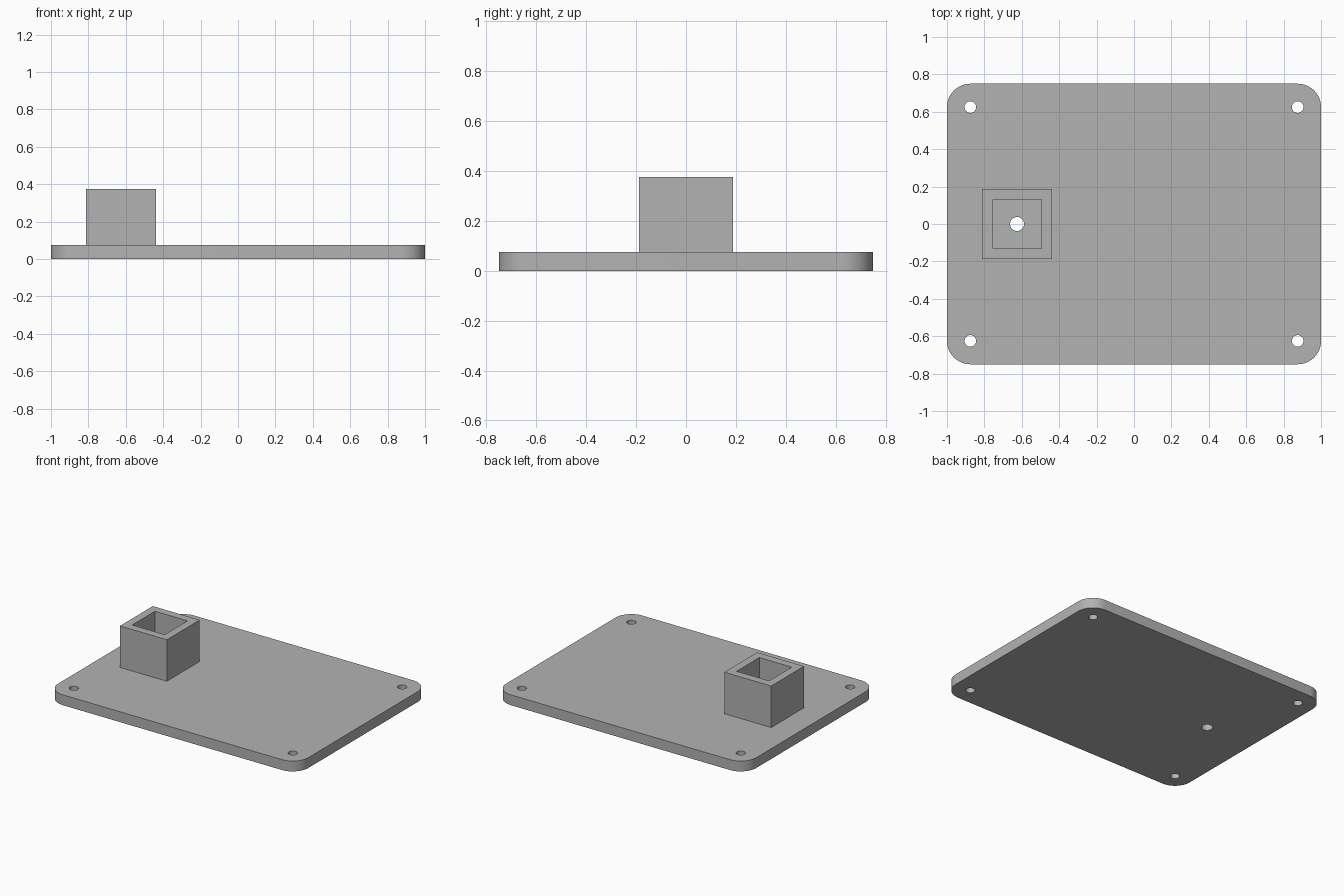
import bpy
import bmesh
from math import radians, sin, cos, pi

cube = bpy.data.objects.get("Cube")
if cube:
    bpy.data.objects.remove(cube, do_unlink=True)

# Material
grey = bpy.data.materials.new("plain grey")
grey.use_nodes = True
colour = (0.45, 0.45, 0.45, 1)
grey.diffuse_color = colour
grey.node_tree.nodes["Principled BSDF"].inputs["Base Color"].default_value = colour


def rounded_rect(hx, hy, r, steps=12):
    """Outline of a rectangle with arc corners, counter-clockwise."""
    pts = []
    for i, (sx, sy) in enumerate([(1, 1), (-1, 1), (-1, -1), (1, -1)]):
        for k in range(steps + 1):
            a = (i + k / steps) * pi / 2
            pts.append((sx * (hx - r) + r * cos(a), sy * (hy - r) + r * sin(a)))
    return pts


def circle(r, n=32):
    return [(r * cos(2 * pi * k / n), r * sin(2 * pi * k / n)) for k in range(n)]


def square(h):
    return [(h, h), (-h, h), (-h, -h), (h, -h)]


def prism(name, outline, z0, z1, x=0, y=0):
    """Extrude an outline from z0 to z1."""
    bm = bmesh.new()
    base = bm.faces.new([bm.verts.new((x + px, y + py, z0)) for px, py in outline])
    top = bmesh.ops.extrude_face_region(bm, geom=[base])["geom"]
    bmesh.ops.translate(bm, vec=(0, 0, z1 - z0),
                        verts=[v for v in top if isinstance(v, bmesh.types.BMVert)])
    bmesh.ops.recalc_face_normals(bm, faces=bm.faces)
    mesh = bpy.data.meshes.new(name)
    bm.to_mesh(mesh)
    bm.free()
    mesh.materials.append(grey)
    obj = bpy.data.objects.new(name, mesh)
    bpy.context.collection.objects.link(obj)
    return obj


def select(obj):
    bpy.ops.object.select_all(action="DESELECT")
    obj.select_set(True)
    bpy.context.view_layer.objects.active = obj


def cut(obj, cutter):
    """Subtract the cutter and discard it."""
    mod = obj.modifiers.new("cut", "BOOLEAN")
    mod.operation = "DIFFERENCE"
    mod.solver = "EXACT"
    mod.object = cutter
    select(obj)
    bpy.ops.object.modifier_apply(modifier=mod.name)
    bpy.data.objects.remove(cutter, do_unlink=True)


thick, height, socket_x = 0.075, 0.375, -0.625

# Base plate with four corner holes and one hole under the socket
plate = prism("base_plate", rounded_rect(1, 0.75, 0.125), 0, thick)
for sx in (-1, 1):
    for sy in (-1, 1):
        cut(plate, prism("hole_cutter", circle(0.031), -0.1, 0.2, sx * 0.875, sy * 0.625))
cut(plate, prism("hole_cutter", circle(0.0375), -0.1, 0.2, socket_x, 0))

# Square socket, open at the top
socket = prism("square_socket", square(0.1875), thick, height, socket_x)
cut(socket, prism("pocket_cutter", square(0.13), 0, 0.5, socket_x))

for obj in (plate, socket):
    select(obj)
    bpy.ops.object.shade_smooth_by_angle(angle=radians(30))
